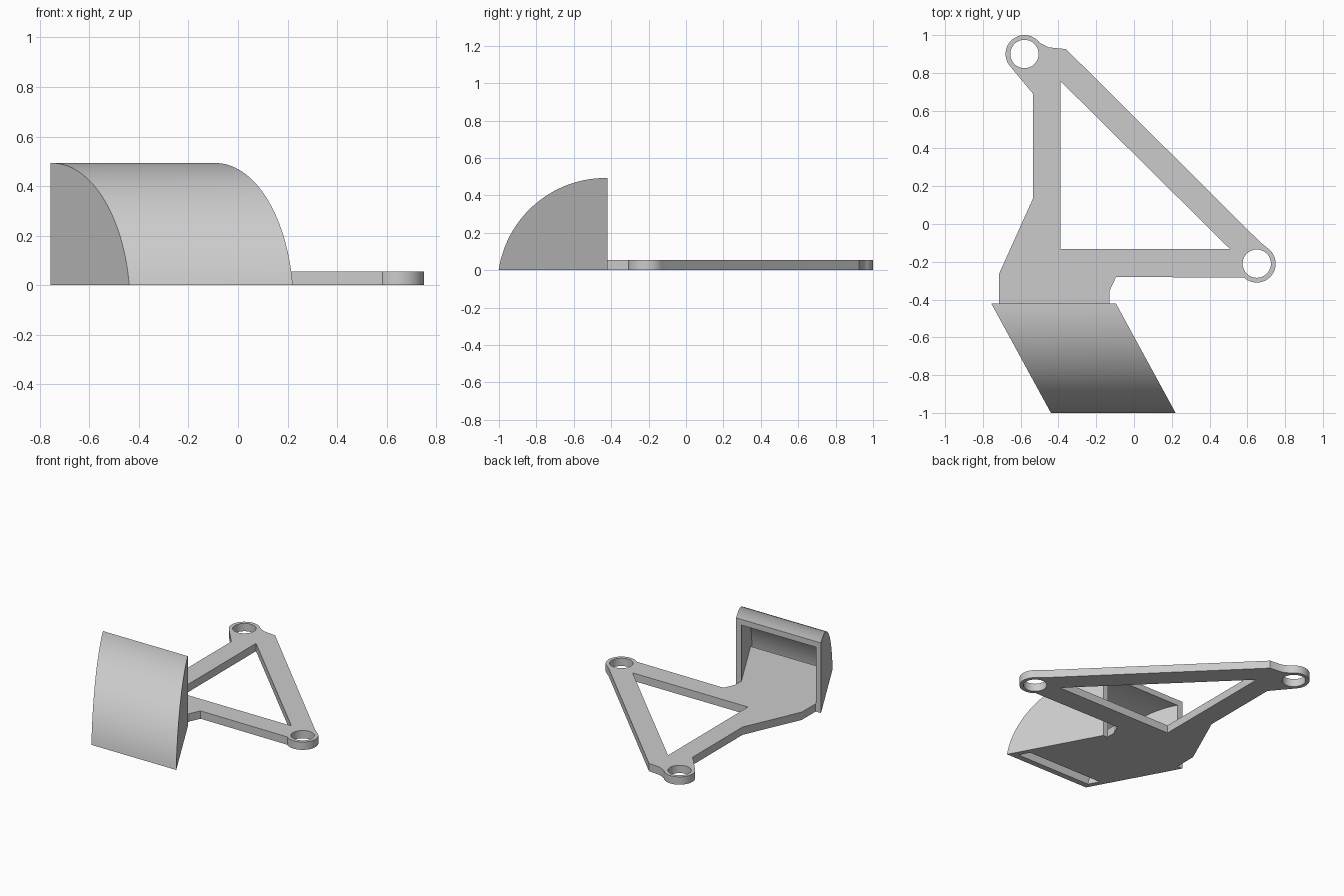
import bpy, bmesh, math

if "Cube" in bpy.data.objects:
    bpy.data.objects.remove(bpy.data.objects["Cube"])

GREY = bpy.data.materials.new("plain grey")
GREY.diffuse_color = (0.6, 0.6, 0.6, 1)
GREY.use_nodes = True
GREY.node_tree.nodes["Principled BSDF"].inputs["Base Color"].default_value = GREY.diffuse_color
T = 0.055            # plate thickness
BACK = -0.42         # rear mouth of the hood
SHEAR = -0.545       # sideways drift of the hood per unit of y


def arc(cx, cy, r, a0, a1, n):
    return [(cx + r * math.cos(math.radians(a0 + (a1 - a0) * i / n)),
             cy + r * math.sin(math.radians(a0 + (a1 - a0) * i / n))) for i in range(n + 1)]


def add(name, mesh):
    ob = bpy.data.objects.new(name, mesh)
    bpy.context.collection.objects.link(ob)
    mesh.materials.clear()
    mesh.materials.append(GREY)
    return ob


def smooth(ob):
    bpy.ops.object.select_all(action='DESELECT')
    ob.select_set(True)
    bpy.context.view_layer.objects.active = ob
    bpy.ops.object.shade_smooth_by_angle(angle=math.radians(25))


def flat_plate(name, loops):
    """Filled 2D outline with holes, z from 0 to T."""
    cu = bpy.data.curves.new(name, 'CURVE')
    cu.dimensions, cu.fill_mode, cu.extrude = '2D', 'BOTH', T / 2
    for pts in loops:
        sp = cu.splines.new('POLY')
        sp.points.add(len(pts) - 1)
        for p, (x, y) in zip(sp.points, pts):
            p.co = (x, y, 0, 1)
        sp.use_cyclic_u = True
    tmp = bpy.data.objects.new(name + "_curve", cu)
    bpy.context.collection.objects.link(tmp)
    dg = bpy.context.evaluated_depsgraph_get()
    me = bpy.data.meshes.new_from_object(tmp.evaluated_get(dg))
    bpy.data.objects.remove(tmp)
    bm = bmesh.new()
    bm.from_mesh(me)
    bmesh.ops.remove_doubles(bm, verts=bm.verts, dist=1e-5)
    bmesh.ops.recalc_face_normals(bm, faces=bm.faces)
    bmesh.ops.translate(bm, verts=bm.verts, vec=(0, 0, T / 2))
    bm.to_mesh(me)
    bm.free()
    return add(name, me)


def slanted_prism(name, profile, x0, x1):
    """Extrude a (y, z) profile along x, leaning sideways with y."""
    bm = bmesh.new()
    a, b = [[bm.verts.new((x + SHEAR * (y + 1), y, z)) for y, z in profile] for x in (x0, x1)]
    bm.faces.new(a)
    bm.faces.new(b)
    for i in range(len(a)):
        j = (i + 1) % len(a)
        bm.faces.new((a[i], a[j], b[j], b[i]))
    bmesh.ops.recalc_face_normals(bm, faces=bm.faces)
    me = bpy.data.meshes.new(name)
    bm.to_mesh(me)
    bm.free()
    return add(name, me)


# Mounting plate with triangular window and two screw eyes
outline = [(-0.13, BACK), (-0.715, BACK), (-0.715, -0.265), (-0.535, 0.135), (-0.535, 0.69)]
outline += arc(-0.58, 0.90, 0.10, 222, 37, 28)
outline += [(-0.475, 0.947), (-0.45, 0.935), (-0.36, 0.926), (0.667, -0.095)]
outline += arc(0.65, -0.21, 0.10, 54, -132, 28)
outline += [(-0.095, -0.28), (-0.13, -0.355)]
window = [(-0.39, 0.757), (-0.39, -0.132), (0.508, -0.132)]
eyes = [arc(x, y, 0.075, 0, 350, 35) for x, y in ((-0.58, 0.90), (0.65, -0.21))]
plate = flat_plate("mounting_plate", [outline, window] + eyes)
smooth(plate)

# Curved hood, solid first
CY, CZ, R, WALL = -0.43, -0.085, 0.578, 0.04


def quarter(r, zlow):
    return arc(CY, CZ, r, 90, 180 - math.degrees(math.asin((zlow - CZ) / r)), 28)


hood = slanted_prism("air_hood", [(BACK, CZ + R)] + quarter(R, 0) + [(BACK, 0)], -0.44, 0.22)

# Cavity: open at the rear and through a slot at the bottom front
inner = R - WALL
cavity = slanted_prism("hood_cavity_cutter",
                       [(BACK + 0.05, CZ + inner)] + quarter(inner, -0.02)
                       + [(-0.89, -0.02), (-0.89, T), (BACK + 0.05, T)], -0.40, 0.18)
cavity.hide_render = True
mod = hood.modifiers.new("hollow", 'BOOLEAN')
mod.operation, mod.solver, mod.object = 'DIFFERENCE', 'EXACT', cavity
bpy.context.view_layer.objects.active = hood
bpy.ops.object.modifier_apply(modifier=mod.name)
bpy.data.objects.remove(cavity)
smooth(hood)
